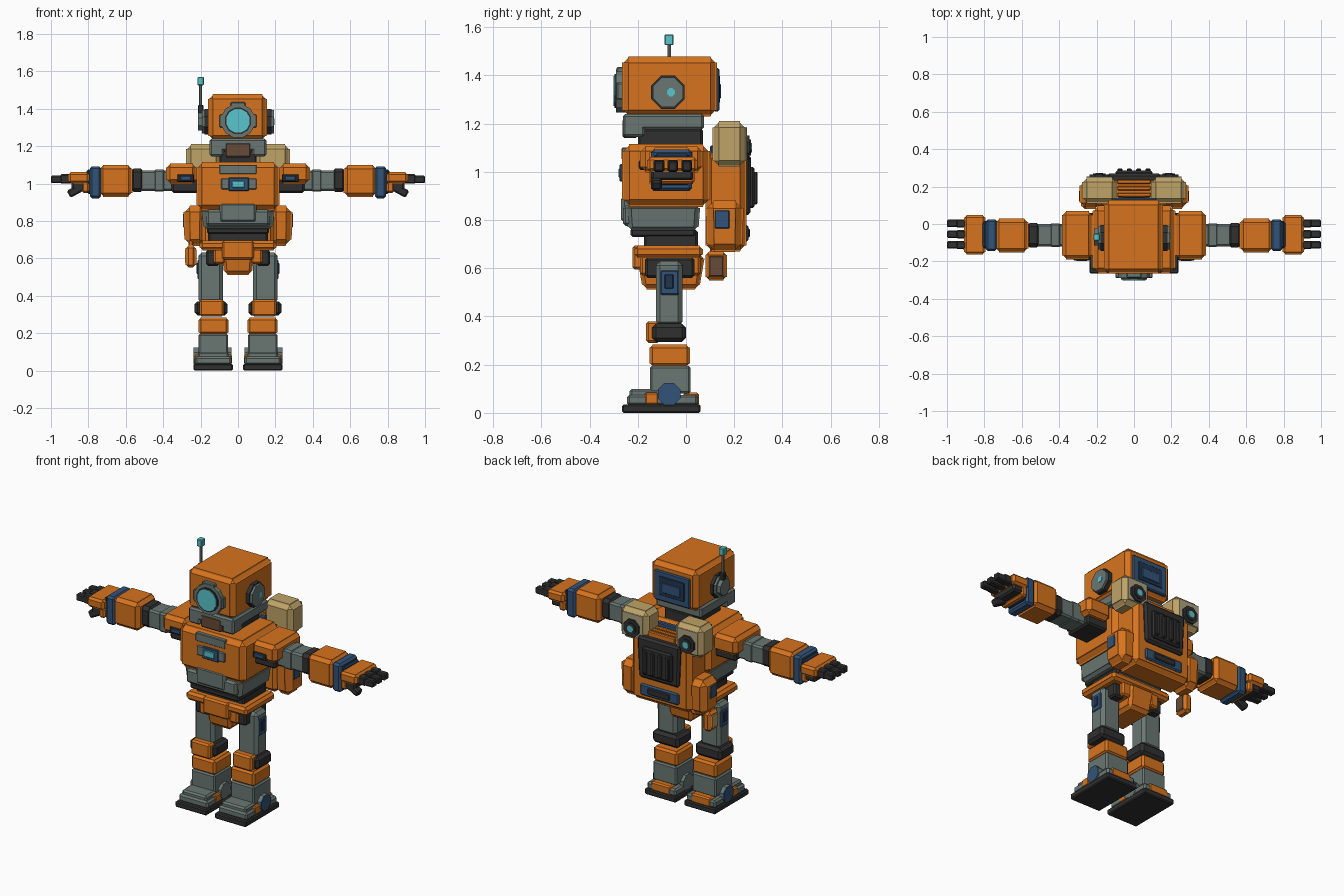
import bpy, bmesh, math
from mathutils import Matrix, Vector

cube = bpy.data.objects.get("Cube")
if cube:
    bpy.data.objects.remove(cube, do_unlink=True)


def material(name, r, g, b):
    m = bpy.data.materials.new(name)
    m.use_nodes = True
    m.diffuse_color = (r, g, b, 1)
    shader = next(n for n in m.node_tree.nodes if n.type == 'BSDF_PRINCIPLED')
    shader.inputs["Base Color"].default_value = (r, g, b, 1)
    shader.inputs["Roughness"].default_value = 0.7
    return m


orange = material("orange paint", .68, .175, .013)
gray = material("gray metal", .142, .185, .172)
dark = material("dark rubber", .03, .03, .03)
blue = material("blue paint", .032, .088, .19)
navy = material("navy recess", .015, .035, .075)
tan = material("tan canvas", .52, .37, .14)
pale = material("pale canvas", .42, .36, .22)
cyan = material("cyan light", .1, .56, .61)
rust = material("rusty metal", .13, .07, .04)


def finish(bm, name, mat, centre, tilt=0):
    mesh = bpy.data.meshes.new(name)
    bm.to_mesh(mesh)
    bm.free()
    mesh.materials.append(mat)
    ob = bpy.data.objects.new(name, mesh)
    ob.location = centre
    ob.rotation_euler.y = tilt
    bpy.context.collection.objects.link(ob)
    return ob


def box(name, mat, x, y, z, bevel=.01, step=0, taper=1, tilt=0):
    """Chamfered block from ranges; step raises a panel on every face, taper narrows the bottom."""
    ranges = (x, y, z)
    centre = Vector([sum(r) / 2 for r in ranges])
    size = [abs(r[1] - r[0]) for r in ranges]
    bm = bmesh.new()
    bmesh.ops.create_cube(bm, size=1)
    bmesh.ops.scale(bm, vec=[s - 2 * step for s in size], verts=bm.verts)
    bmesh.ops.bevel(bm, geom=bm.edges[:], offset=min(bevel, min(size) / 4),
                    segments=1, affect='EDGES')
    if step:
        bm.normal_update()
        sides = [f for f in bm.faces if max(abs(c) for c in f.normal) > .99]
        bmesh.ops.inset_individual(bm, faces=sides, thickness=step * .3, depth=step)
    for v in bm.verts:
        k = taper + (1 - taper) * (v.co.z / size[2] + .5)
        v.co.x *= k
        v.co.y *= k
    return finish(bm, name, mat, centre, tilt)


def disc(name, mat, centre, radius, depth, axis, sides=8):
    bm = bmesh.new()
    bmesh.ops.create_cone(bm, cap_ends=True, segments=sides, radius1=radius,
                          radius2=radius, depth=depth,
                          matrix=Matrix.Rotation(math.pi / sides, 4, 'Z'))
    turn = {'x': Matrix.Rotation(math.pi / 2, 4, 'Y'),
            'y': Matrix.Rotation(math.pi / 2, 4, 'X'), 'z': Matrix()}[axis]
    bmesh.ops.transform(bm, matrix=turn, verts=bm.verts)
    return finish(bm, name, mat, centre)


def pair(name, mat, x, y, z, tilt=0, **options):
    for side, label in ((1, "left_"), (-1, "right_")):
        box(label + name, mat, (side * x[0], side * x[1]), y, z, tilt=side * tilt, **options)


def disc_pair(name, mat, centre, radius, depth, axis, sides=8):
    for side, label in ((1, "left_"), (-1, "right_")):
        disc(label + name, mat, (side * centre[0], *centre[1:]), radius, depth, axis, sides)


# Head, jaw and neck
box("head", orange, (-.16, .155), (-.265, .128), (1.23, 1.478), bevel=.016, step=.008)
box("jaw", gray, (-.152, .152), (-.262, .075), (1.175, 1.24))
pair("jaw_guard", gray, (.075, .152), (-.262, -.17), (1.145, 1.22))
box("chin_guard", rust, (-.07, .07), (-.264, -.2), (1.14, 1.22), bevel=.008)
box("neck", dark, (-.1, .1), (-.2, .07), (1.08, 1.18))

# Single round eye
disc("eye_housing", gray, (0, -.27, 1.335), .093, .04, 'y', 12)
disc("eye_ring", dark, (0, -.28, 1.335), .073, .034, 'y', 12)
disc("eye_lens", cyan, (0, -.284, 1.335), .065, .034, 'y', 12)
pair("eye_bracket", gray, (.075, .1), (-.288, -.25), (1.3, 1.37), bevel=.005)
box("eye_brow", gray, (-.04, .04), (-.288, -.25), (1.41, 1.435), bevel=.005)

# Ears and antenna
disc_pair("ear_plate", dark, (.163, -.075, 1.33), .075, .03, 'x')
disc_pair("ear_cup", gray, (.175, -.075, 1.33), .067, .034, 'x')
disc("left_ear_light", cyan, (.192, -.062, 1.33), .018, .006, 'x')
disc("antenna_base", gray, (-.2, -.07, 1.33), .05, .03, 'x')
box("antenna_socket", dark, (-.215, -.185), (-.085, -.055), (1.34, 1.42), bevel=.005)
disc("antenna_stem", gray, (-.2, -.07, 1.47), .008, .14, 'z', 6)
box("antenna_tip", cyan, (-.217, -.183), (-.089, -.051), (1.525, 1.57), bevel=.004)

# Back panel of the head
box("head_back_panel", blue, (-.12, .12), (.115, .138), (1.25, 1.43), bevel=.006)
box("head_back_recess", navy, (-.085, .085), (.13, .141), (1.285, 1.4), bevel=.003)
box("head_back_hatch", blue, (-.06, .06), (.13, .145), (1.305, 1.365), bevel=.003)

# Torso
box("chest", orange, (-.222, .222), (-.265, .1), (.855, 1.115), bevel=.02, step=.008)
box("chest_collar", gray, (-.1, .1), (-.268, -.2), (1.05, 1.1), bevel=.004)
box("chest_lamp_frame", gray, (-.09, .1), (-.272, -.25), (.968, 1.028), bevel=.005)
box("chest_lamp_recess", blue, (-.05, .058), (-.276, -.25), (.96, 1.032), bevel=.004)
box("chest_lamp", cyan, (-.033, .035), (-.281, -.25), (.976, 1.014), bevel=.004)
box("belly", gray, (-.195, .195), (-.25, .06), (.75, .87), bevel=.014, step=.006, taper=.94)
box("belly_plate", gray, (-.1, .1), (-.27, -.2), (.79, .9), bevel=.014)
box("belly_wide_plate", gray, (-.17, .17), (-.262, -.2), (.775, .86), bevel=.012)
box("belly_slot", dark, (-.165, .165), (-.23, .04), (.73, .765), bevel=.008)
box("waist", dark, (-.16, .16), (-.175, .05), (.67, .76))

# Pelvis
box("hip_belt", orange, (-.205, .205), (-.215, .07), (.642, .695), bevel=.01, step=.004)
box("belt_buckle", orange, (-.085, .085), (-.222, -.14), (.595, .695))
box("pelvis", orange, (-.09, .09), (-.205, .08), (.512, .66), bevel=.014, step=.005, taper=.82)
pair("hip_socket", orange, (.07, .13), (-.19, .06), (.57, .655))
pair("hip_joint", dark, (.1, .17), (-.17, .035), (.56, .645))

# Backpack
box("pack_body", orange, (-.2, .2), (.08, .25), (.67, 1.08), bevel=.018, step=.006)
pair("pack_side_pod", orange, (.17, .291), (.08, .24), (.667, .882), bevel=.024, step=.008,
     taper=.92)
pair("pod_patch", blue, (.28, .293), (.12, .18), (.765, .84), bevel=.003)
box("pack_lower_bar", blue, (-.13, .13), (.22, .26), (.71, .78), bevel=.008)
box("pack_bar_slot", dark, (-.075, .075), (.22, .266), (.728, .765), bevel=.005)
box("vent_panel", dark, (-.145, .145), (.22, .27), (.82, 1.07), bevel=.014, taper=.92)
box("vent_block", dark, (-.1, .1), (.25, .285), (.85, 1.02))
for i in range(4):
    x = -.075 + i * .05
    box("vent_rib", dark, (x - .013, x + .013), (.27, .297), (.865, 1.0), bevel=.005)
box("pack_strip", blue, (-.11, .11), (.1, .128), (1.0, 1.11), bevel=.005)
for i in range(3):
    y = .145 + i * .035
    box("pack_top_rib", orange, (-.09, .09), (y, y + .022), (1.04, 1.1), bevel=.005)
pair("tank", tan, (.09, .278), (.11, .25), (1.02, 1.21), bevel=.018, step=.007)
pair("tank_back_plate", pale, (.115, .255), (.245, .253), (1.045, 1.185), bevel=.002)
disc_pair("tank_cap", dark, (.186, .252, 1.1), .055, .024, 'y')
disc_pair("tank_cap_hub", dark, (.186, .26, 1.1), .036, .02, 'y')
disc_pair("tank_light", cyan, (.186, .264, 1.1), .021, .018, 'y')

# Shoulders and arms
pair("shoulder_pad", orange, (.22, .385), (-.19, .07), (.998, 1.108), bevel=.015, step=.006)
pair("shoulder_joint", dark, (.19, .355), (-.15, .03), (.95, 1.03))
pair("shoulder_port", dark, (.235, .325), (-.194, -.17), (1.008, 1.05), bevel=.005)
pair("shoulder_badge", blue, (.25, .31), (-.198, -.17), (1.016, 1.042), bevel=.004)
pair("upper_arm", gray, (.34, .53), (-.12, 0), (.96, 1.07))
pair("arm_sleeve", gray, (.39, .45), (-.124, .004), (.956, 1.074))
pair("elbow", dark, (.5, .578), (-.125, .005), (.955, 1.08), bevel=.022)
pair("forearm", orange, (.565, .742), (-.152, .03), (.928, 1.1), bevel=.014, step=.006)
pair("wrist_ring", blue, (.732, .792), (-.145, .025), (.92, 1.092), bevel=.012)
pair("wrist_cuff", navy, (.76, .81), (-.13, .015), (.945, 1.075))
pair("hand", orange, (.795, .908), (-.162, .048), (1, 1.062), bevel=.008, step=.004)
pair("hand_heel", orange, (.795, .835), (-.15, .035), (.95, 1.01))
pair("palm", dark, (.8, .89), (-.145, .03), (.965, 1.01))
for y in (-.112, -.055, .003):
    pair("finger_root", dark, (.88, .95), (y - .022, y + .022), (1, 1.05), bevel=.006)
    pair("finger_tip", dark, (.935, 1), (y - .02, y + .02), (1.002, 1.042), bevel=.006)
pair("thumb", dark, (.81, .912), (-.145, -.1), (.945, .988), bevel=.008, tilt=.5)

# Legs
pair("thigh", gray, (.08, .212), (-.125, -.015), (.36, .63), bevel=.018)
pair("hip_cap", blue, (.2, .217), (-.105, -.03), (.49, .59), bevel=.006)
pair("hip_cap_slot", navy, (.2, .221), (-.09, -.052), (.515, .575), bevel=.004)
pair("knee_joint", dark, (.055, .232), (-.14, 0), (.295, .37), bevel=.016)
pair("knee_pad", orange, (.075, .205), (-.165, -.11), (.29, .38))
pair("shin_guard", orange, (.05, .212), (-.152, .016), (.192, .283), bevel=.008, step=.004)
pair("shin", gray, (.053, .212), (-.15, .018), (.08, .195), bevel=.008)
disc_pair("ankle_hub", gray, (.134, -.07, .078), .05, .2, 'x')
disc_pair("ankle_disc", blue, (.234, -.07, .078), .05, .008, 'x')

# Feet
pair("foot", gray, (.035, .23), (-.245, .05), (.03, .075))
pair("toe_cap", gray, (.05, .215), (-.235, -.1), (.06, .1))
pair("foot_strap", orange, (.033, .233), (-.17, -.115), (.035, .085), bevel=.006)
pair("heel", orange, (.07, .2), (-.01, .053), (.03, .085), bevel=.008)
pair("sole", dark, (.028, .238), (-.265, .06), (0, .035), bevel=.006)

# Pouch hanging on the right hip
box("pouch", orange, (-.28, -.225), (.08, .17), (.55, .67), step=.004)
box("pouch_flap", tan, (-.284, -.26), (.095, .155), (.575, .65), bevel=.004)
box("pouch_inner", rust, (-.245, -.221), (.095, .155), (.565, .65), bevel=.004)
box("pouch_strap", orange, (-.265, -.24), (.1, .15), (.65, .7), bevel=.005)
